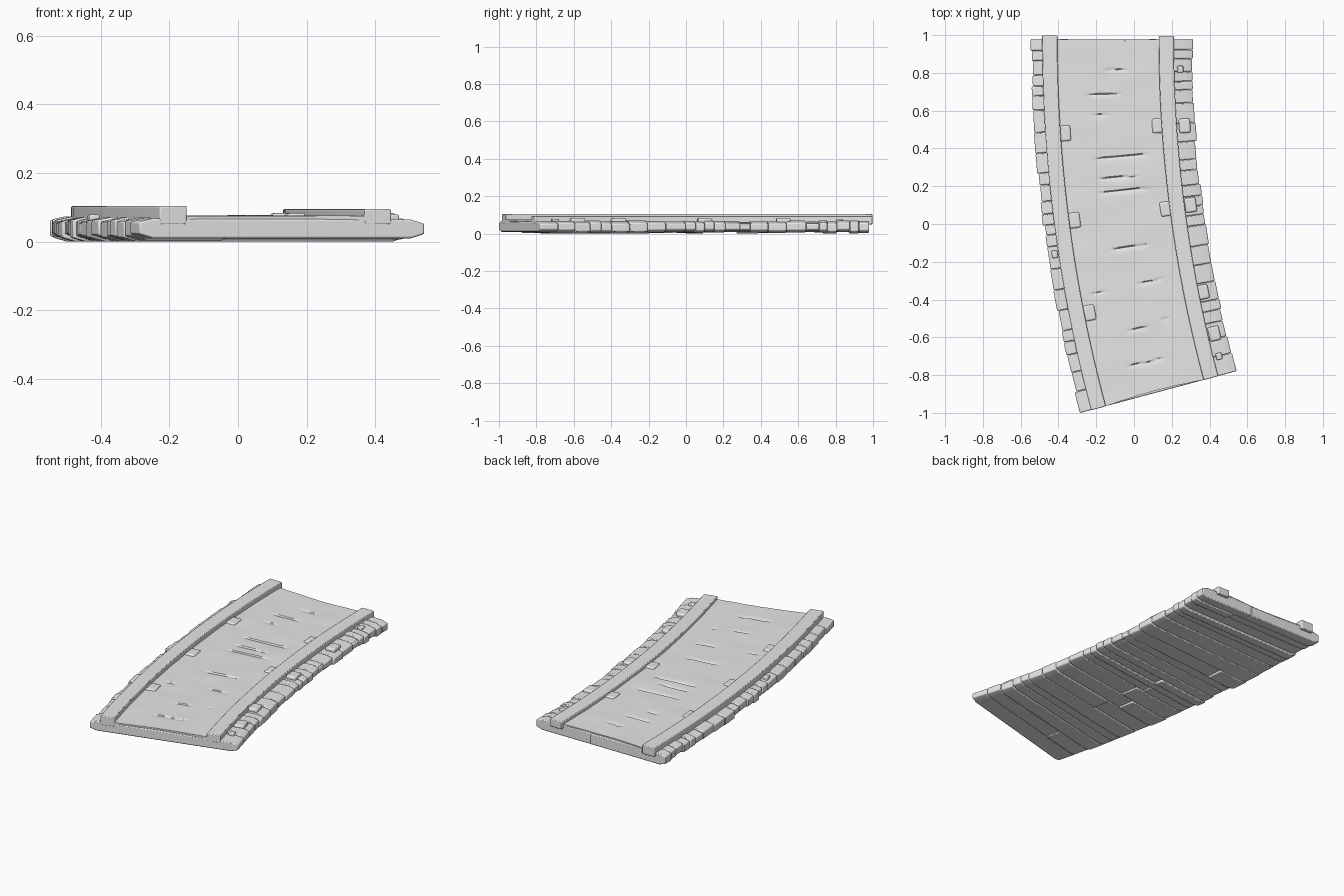
import bpy, bmesh, math, random
from mathutils import Vector, noise

random.seed(4)
cube = bpy.data.objects.get("Cube")
if cube:
    bpy.data.objects.remove(cube, do_unlink=True)

# The whole piece bends around one distant centre
CX, CY, SWEEP = 7.11, 0.98, math.radians(15)
LEFT, RIGHT = -0.547, 0.312

grey = bpy.data.materials.new("weathered grey")
grey.use_nodes = True
grey.diffuse_color = (0.8, 0.8, 0.8, 1)
grey.node_tree.nodes["Principled BSDF"].inputs["Base Color"].default_value = (0.8, 0.8, 0.8, 1)


def bend(u, s, z):
    """u = offset across the track, s = 0 (back) to 1 (front)."""
    r, a = CX - u, s * SWEEP
    return Vector((CX - r * math.cos(a), CY - r * math.sin(a), z))


def unbend(x, y):
    r = math.hypot(CX - x, CY - y)
    return CX - r, math.atan2(CY - y, CX - x) / SWEEP


def sweep(bm, profile, s0, s1, steps=1):
    """Sweep a closed (u, z) profile along the bend and cap it."""
    rings = []
    for i in range(steps + 1):
        s = s0 + (s1 - s0) * i / steps
        rings.append([bm.verts.new(bend(u, s, z)) for u, z in profile])
    n = len(profile)
    for a, b in zip(rings, rings[1:]):
        for i in range(n):
            bm.faces.new((a[i], a[(i + 1) % n], b[(i + 1) % n], b[i]))
    bm.faces.new(rings[0])
    bm.faces.new(rings[-1])


def block(bm, x, y, w, d, z0, z1):
    """Small block aligned with the bend."""
    u, s = unbend(x, y)
    h = d / 4
    sweep(bm, [(u - w / 2, z0), (u + w / 2, z0), (u + w / 2, z1), (u - w / 2, z1)], s - h, s + h)


def finish(name, bm, bevel=0, segments=2):
    bmesh.ops.recalc_face_normals(bm, faces=bm.faces)
    mesh = bpy.data.meshes.new(name)
    bm.to_mesh(mesh)
    bm.free()
    ob = bpy.data.objects.new(name, mesh)
    bpy.context.collection.objects.link(ob)
    mesh.materials.append(grey)
    if bevel:
        mod = ob.modifiers.new("worn edges", 'BEVEL')
        mod.width, mod.segments, mod.limit_method = bevel, segments, 'ANGLE'
    bpy.ops.object.select_all(action='DESELECT')
    ob.select_set(True)
    bpy.context.view_layer.objects.active = ob
    bpy.ops.object.shade_smooth_by_angle(angle=math.radians(35))
    return ob


# Cross planks, some split into two boards
bm = bmesh.new()
widths = [random.uniform(0.5, 1.4) for _ in range(24)]
total, s = sum(widths), 0.0
for i, w in enumerate(widths):
    s1 = s + w / total
    u0 = LEFT + random.uniform(0, 0.012)
    u1 = RIGHT - random.uniform(0, 0.012)
    if i in (0, len(widths) - 1):
        u0, u1 = LEFT, RIGHT
    top = 0.067 + random.uniform(-0.004, 0.004)
    cut = random.uniform(-0.35, 0.1)
    boards = [(u0, cut), (cut, u1)] if random.random() < 0.55 else [(u0, u1)]
    for a, b in boards:
        bottom = random.choice((0.0, 0.004, 0.007, 0.01))
        la = 0.012 if a == u0 else 0
        lb = 0.012 if b == u1 else 0
        sweep(bm, [(a, bottom + la), (a + 0.04, bottom), (b - 0.04, bottom), (b, bottom + lb),
                   (b, top - lb), (b - 0.04, top), (a + 0.04, top + 0.003), (a, top - la / 2)],
              s + 0.0005, s1 - 0.0005)
    s = s1
finish("cross_planks", bm, 0.005)

# Solid core closing the seams
bm = bmesh.new()
sweep(bm, [(LEFT + 0.02, 0.018), (RIGHT - 0.02, 0.018), (RIGHT - 0.02, 0.056), (LEFT + 0.02, 0.056)],
      0.004, 0.996, 24)
finish("plank_core", bm)

# Worn deck between the rails, with cracks (x, y, length)
cracks = [(-0.16, 0.69, 0.18), (-0.07, 0.36, 0.28), (-0.08, 0.25, 0.22), (-0.05, 0.18, 0.28),
          (-0.02, -0.12, 0.2), (0.08, -0.3, 0.14), (0.02, -0.55, 0.12), (0.06, -0.73, 0.2),
          (-0.18, 0.58, 0.08), (0.16, -0.5, 0.05), (-0.19, -0.36, 0.08), (-0.1, 0.82, 0.12)]
cracks = [(*unbend(x, y), size) for x, y, size in cracks]


def deck_height(u, s):
    z = 0.0755 + 0.0025 * noise.noise(Vector((u * 5, s * 14, 0)))
    for cu, cs, size in cracks:
        d = (s - cs) * 2 + 0.006 * noise.noise(Vector((u * 12, cs * 9, 3)))
        if 0 <= d < 0.06 and abs(u - cu) < size / 2:
            fade = min(1, (size / 2 - abs(u - cu)) / 0.02)
            z -= 0.008 * fade * math.exp(-d / 0.012)
    return z


bm = bmesh.new()
NU, NS = 36, 280
grid = []
for j in range(NS + 1):
    row = []
    for i in range(NU + 1):
        u = -0.43 + 0.59 * i / NU
        dip = 0.006 * math.sin(math.pi * i / NU) + 0.002 * noise.noise(Vector((u * 12, 0, 1)))
        t = j / NS
        t = t * (1 - 2 * dip) + dip
        row.append(bm.verts.new(bend(u, t, deck_height(u, t))))
    grid.append(row)
for a, b in zip(grid, grid[1:]):
    for i in range(NU):
        bm.faces.new((a[i], b[i], b[i + 1], a[i + 1]))
rim = [e for e in bm.edges if e.is_boundary]
skirt = bmesh.ops.extrude_edge_only(bm, edges=rim)["geom"]
for v in skirt:
    if isinstance(v, bmesh.types.BMVert):
        v.co.z = 0.05
finish("worn_deck", bm)

# Two rails following the bend
for name, a, b, top in (("right_rail", -0.486, -0.405, 0.104), ("left_rail", 0.131, 0.211, 0.095)):
    bm = bmesh.new()
    sweep(bm, [(a, 0.05), (b, 0.05), (b, top), (a, top)], -0.009, 1.0, 32)
    finish(name, bm, 0.004)

# Low tie blocks beside the rails
bm = bmesh.new()
for x, y in ((-0.365, 0.48), (-0.315, 0.02), (-0.235, -0.47), (0.125, 0.52), (0.168, 0.08),
             (0.3, 0.1), (0.268, 0.52), (0.365, -0.36), (0.425, -0.58)):
    block(bm, x, y, 0.06, 0.085, 0.05, 0.083)
finish("tie_blocks", bm, 0.01, 3)

# Small bolts on the outer ledges
bm = bmesh.new()
for x, y in ((-0.42, -0.16), (0.45, -0.7), (0.245, 0.82)):
    block(bm, x, y, 0.032, 0.04, 0.05, 0.079)
finish("ledge_bolts", bm, 0.005)
